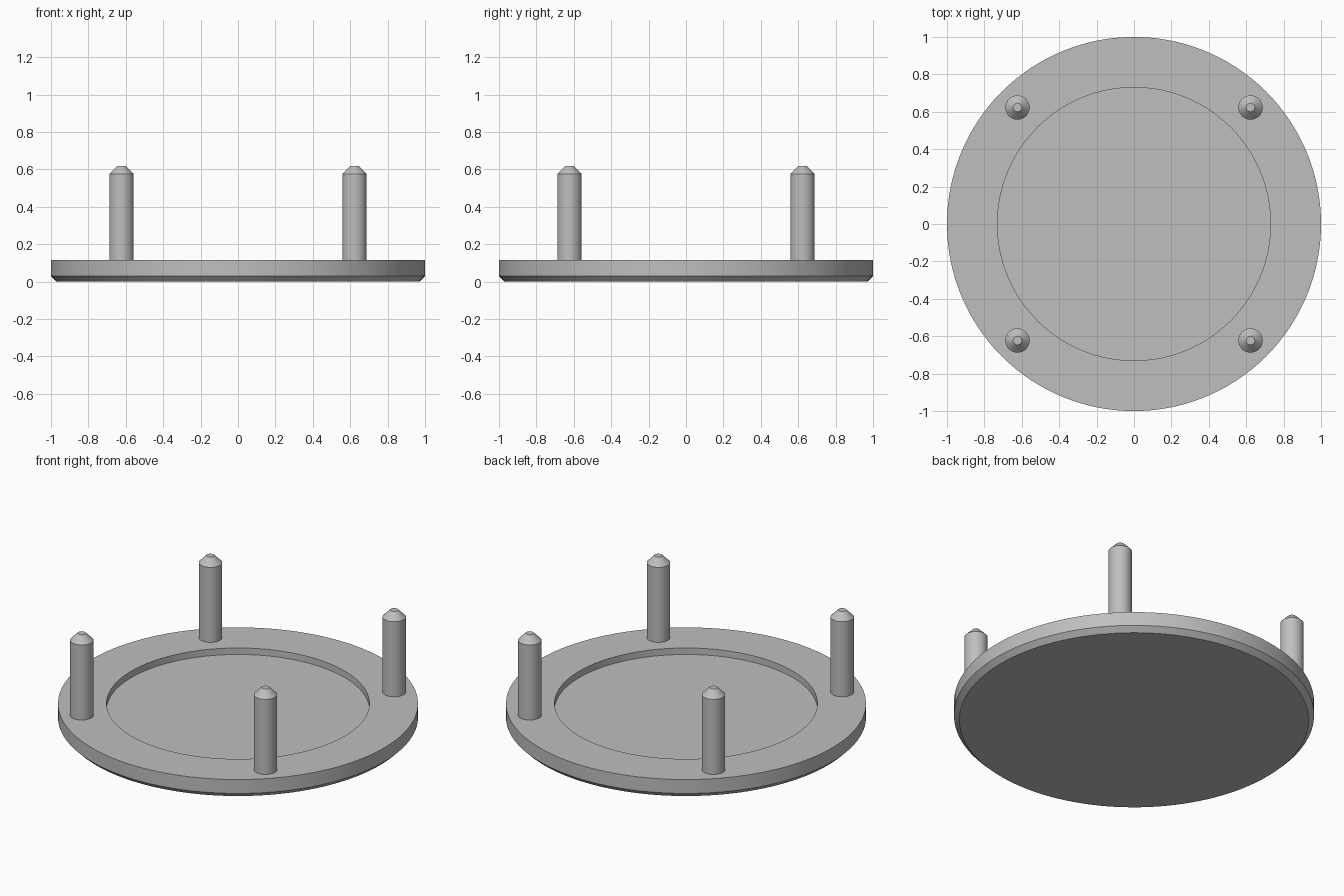
import bpy
import bmesh
import math
from mathutils import Matrix, Vector

default = bpy.data.objects.get("Cube")
if default:
    bpy.data.objects.remove(default, do_unlink=True)

grey = bpy.data.materials.new("neutral_grey")
grey.use_nodes = True
colour = (0.52, 0.52, 0.52, 1)
grey.diffuse_color = colour
grey.node_tree.nodes["Principled BSDF"].inputs["Base Color"].default_value = colour


def lathe(name, profile, segments, location=(0, 0, 0)):
    """Revolve a (radius, height) profile around z and cap both ends."""
    bm = bmesh.new()
    rings = []
    for radius, height in profile:
        rings.append([
            bm.verts.new(Matrix.Rotation(math.tau * i / segments, 3, "Z")
                         @ Vector((radius, 0, height)))
            for i in range(segments)])
    for low, high in zip(rings, rings[1:]):
        for i in range(segments):
            j = (i + 1) % segments
            bm.faces.new((low[i], low[j], high[j], high[i]))
    bm.faces.new(rings[0][::-1])
    bm.faces.new(rings[-1])
    mesh = bpy.data.meshes.new(name)
    bm.to_mesh(mesh)
    bm.free()
    mesh.materials.append(grey)
    obj = bpy.data.objects.new(name, mesh)
    obj.location = location
    bpy.context.collection.objects.link(obj)
    bpy.ops.object.select_all(action="DESELECT")
    obj.select_set(True)
    bpy.context.view_layer.objects.active = obj
    bpy.ops.object.shade_smooth_by_angle(angle=math.radians(25))
    return obj


# Round plate with chamfered underside and shallow recess on top
plate_top = 0.115
recess_floor = 0.075
lathe("base_plate", [(0.97, 0), (1, 0.03), (1, plate_top),
                     (0.73, plate_top), (0.73, recess_floor)], 128)

# Four upright pins with chamfered tips, sunk slightly into the plate
pin_offset = 0.623
pin_profile = [(0.065, 0.1), (0.065, 0.575), (0.023, 0.618)]
for side, x in (("left", pin_offset), ("right", -pin_offset)):
    for end, y in (("front", -pin_offset), ("back", pin_offset)):
        lathe(f"{end}_{side}_pin", pin_profile, 48, (x, y, 0))
